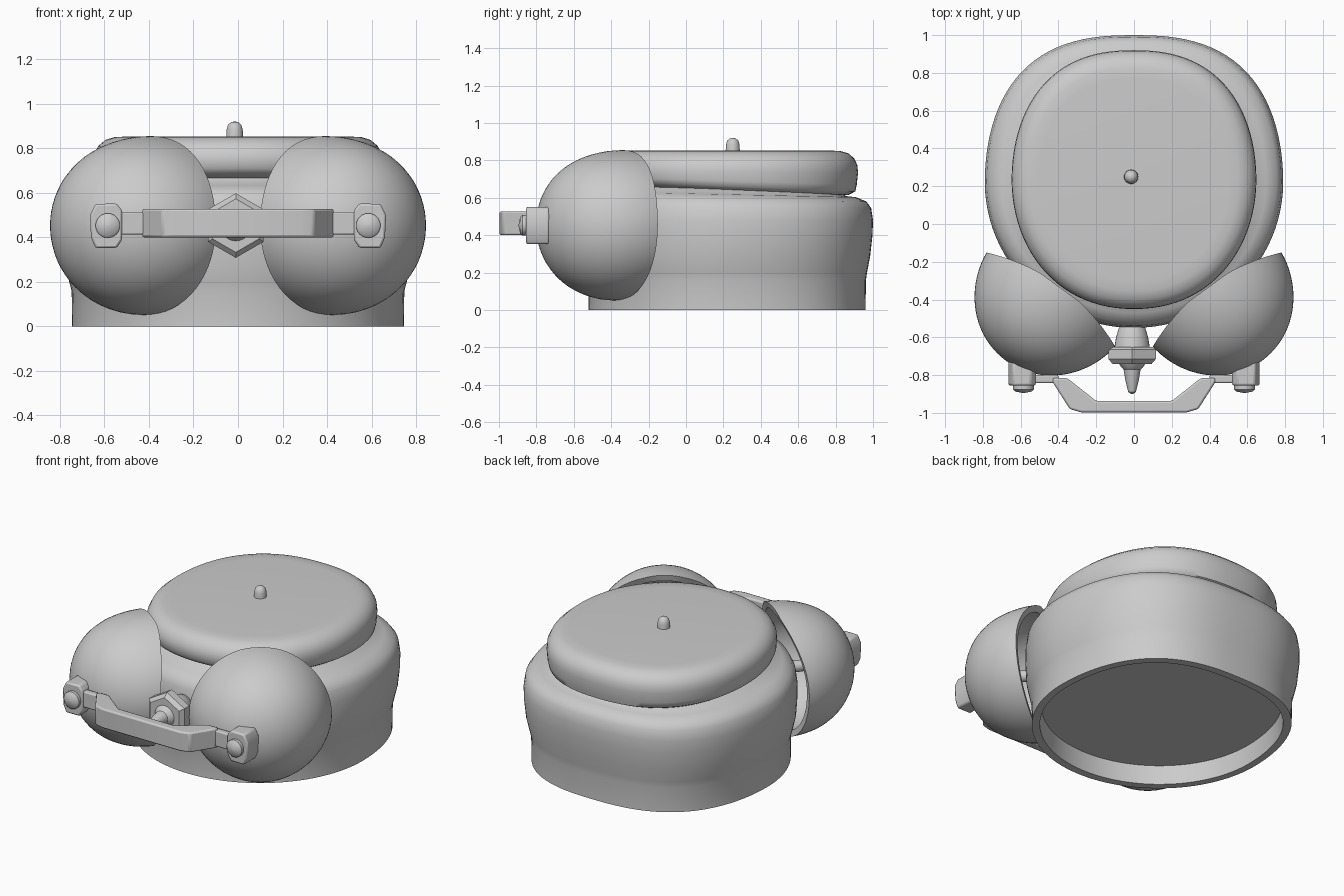
import bpy, bmesh, math
from mathutils import Matrix, Vector

if "Cube" in bpy.data.objects:
    bpy.data.objects.remove(bpy.data.objects["Cube"])


def finish(name, bm, angle=35, mirror=False, bevel=0):
    bmesh.ops.recalc_face_normals(bm, faces=bm.faces)
    me = bpy.data.meshes.new(name)
    bm.to_mesh(me)
    bm.free()
    me.shade_smooth()
    me.set_sharp_from_angle(angle=math.radians(angle))
    ob = bpy.data.objects.new(name, me)
    bpy.context.collection.objects.link(ob)
    if bevel:
        b = ob.modifiers.new("bevel", 'BEVEL')
        b.width, b.segments = bevel, 2
    if mirror:
        ob.modifiers.new("mirror", 'MIRROR')
    return ob


def loft(bm, rings):
    """Skin closed rings of points in order and cap both ends."""
    vs = [[bm.verts.new(p) for p in r] for r in rings]
    n = len(vs[0])
    for a, b in zip(vs, vs[1:]):
        for i in range(n):
            j = (i + 1) % n
            bm.faces.new((a[i], a[j], b[j], b[i]))
    bm.faces.new(vs[0])
    bm.faces.new(vs[-1])


def oval(rx, y0, y1, z, tilt=0.0, back=0.5, front=0.0, n=96):
    """Oval ring, rounder at the front and squarer at the back."""
    c, ry, pts = (y0 + y1) / 2, (y1 - y0) / 2, []
    for i in range(n):
        t = 2 * math.pi * i / n
        co, si = math.cos(t), math.sin(t)
        e = 2 / (2 + (back if si > 0 else front) * abs(si) ** 0.5)
        x = math.copysign(abs(co) ** e, co) * rx
        y = math.copysign(abs(si) ** e, si) * ry
        pts.append((x, c + y, z - tilt * y / ry))
    return pts


def turned(name, profile, origin, axis, n=32, mirror=False, angle=35, roll=0, bend=None):
    """Revolve (radius, distance) pairs around an axis."""
    bm = bmesh.new()
    loft(bm, [[(r * math.cos(2 * math.pi * i / n + roll),
                r * math.sin(2 * math.pi * i / n + roll), h)
               for i in range(n)] for r, h in profile])
    rot = Vector(axis).to_track_quat('Z', 'Y').to_matrix().to_4x4()
    up = rot.inverted() @ Vector((0, 0, 1))
    if bend:
        for v in bm.verts:
            v.co = bend(v.co, up)
    bm.transform(Matrix.Translation(origin) @ rot)
    return finish(name, bm, angle, mirror)


# Body with hollow underside, bulging band and sloping shoulder
bm = bmesh.new()
loft(bm, [oval(*r) for r in [
    (0.69, -0.46, 0.90, 0.12), (0.70, -0.47, 0.91, 0.0),
    (0.745, -0.52, 0.96, 0.0), (0.747, -0.52, 0.962, 0.16),
    (0.758, -0.53, 0.968, 0.20), (0.78, -0.545, 0.985, 0.29),
    (0.79, -0.55, 0.997, 0.40), (0.79, -0.55, 1.0, 0.48),
    (0.78, -0.54, 0.99, 0.55, 0.005), (0.755, -0.52, 0.965, 0.59, 0.01),
    (0.70, -0.47, 0.91, 0.618, 0.015), (0.62, -0.40, 0.85, 0.63, 0.02),
    (0.60, -0.38, 0.84, 0.65, 0.025)]])
finish("body", bm, 50)

# Cushion-shaped lid
bm = bmesh.new()
loft(bm, [oval(*r, back=0.33, front=0.13) for r in [
    (0.58, -0.37, 0.83, 0.635, 0.024), (0.61, -0.40, 0.87, 0.645, 0.029),
    (0.637, -0.43, 0.905, 0.662, 0.028), (0.645, -0.445, 0.913, 0.69, 0.02),
    (0.648, -0.45, 0.92, 0.74, 0.005), (0.645, -0.448, 0.916, 0.775),
    (0.628, -0.43, 0.90, 0.81), (0.595, -0.40, 0.868, 0.838),
    (0.555, -0.355, 0.825, 0.85), (0.50, -0.30, 0.77, 0.853)]])
finish("lid", bm, 50)

# Pin on the lid
turned("lid_pin", [(0.038, 0), (0.036, 0.035), (0.030, 0.055),
                   (0.017, 0.067), (0.004, 0.07)],
       (-0.015, 0.25, 0.85), (0, 0, 1), 24, angle=50)

# Pair of hollow bell cups; sides flare and the top lip reaches back
R, T, N = 0.402, 0.04, 20
arc = [(math.cos(a), math.sin(a))
       for a in (math.pi / 2 * i / N * 0.998 for i in range(N + 1))]
cup = [(R * c, R * s) for c, s in reversed(arc)] + [((R - T) * c, (R - T) * s) for c, s in arc]


def cup_bend(p, up):
    w, u = (1 - p.z / R) ** 2, p.dot(up)
    reach = 0.08 if u > 0 else 0.03
    side = p - up * u - Vector((0, 0, p.z))
    return p + side * 0.05 * w - Vector((0, 0, reach * min(1, (u / R) ** 2 * 1.1) * w))


turned("bell_cup", cup, (0.44, -0.40, 0.453), (0.59, -0.807, 0), 64, True, bend=cup_bend)

# Posts holding the cups to the body
turned("cup_post", [(0.035, -0.04), (0.035, 0.38)],
       (0.44, -0.40, 0.453), (0.59, -0.807, 0), 16, True)


def prism(name, outline, lo, hi, plane, mirror=False, bevel=0.0):
    """Extrude an outline along z ('xy') or y ('xz')."""
    bm = bmesh.new()
    put = (lambda a, b, h: (a, b, h)) if plane == 'xy' else (lambda a, b, h: (a, h, b))
    loft(bm, [[put(a, b, h) for a, b in outline] for h in (lo, hi)])
    return finish(name, bm, 30, mirror, bevel)


# Nuts and bolt ends on the cups
nut = [(0.52, 0.52), (0.545, 0.552), (0.64, 0.55), (0.665, 0.50),
       (0.66, 0.40), (0.64, 0.352), (0.545, 0.352), (0.52, 0.39)]
prism("cup_nut", nut, -0.855, -0.73, 'xz', True, 0.01)
turned("bolt_end", [(0.055, 0), (0.055, 0.03), (0.042, 0.042), (0.004, 0.05)],
       (0.585, -0.845, 0.453), (0, -1, 0), 24, True)

# Handle bar with bent ends and narrower arms running to the nuts
half = [(0.20, -0.937), (0.355, -0.815), (0.43, -0.815), (0.43, -0.84),
        (0.41, -0.87), (0.34, -0.98), (0.28, -0.997)]
bar = half + [(-x, y) for x, y in reversed(half)]
prism("handle_bar", bar, 0.40, 0.528, 'xy', bevel=0.01)
prism("handle_arm", [(0.40, -0.842), (0.55, -0.842), (0.55, -0.80), (0.40, -0.80)],
      0.412, 0.515, 'xy', True, 0.008)

# Striker in the centre: hub, six-sided collar and pointed tip
C = (-0.01, -0.50, 0.453)
turned("striker_hub", [(0.05, -0.08), (0.05, 0.03), (0.07, 0.05),
                       (0.085, 0.10), (0.095, 0.16)], C, (0, -1, 0))
turned("striker_collar", [(0.125, 0.15), (0.145, 0.165), (0.145, 0.215),
                          (0.12, 0.24)], C, (0, -1, 0), 6, roll=math.pi / 2)
turned("striker_tip", [(0.075, 0.23), (0.06, 0.255), (0.045, 0.27), (0.035, 0.33),
                       (0.02, 0.39), (0.004, 0.40)], C, (0, -1, 0), 24)
